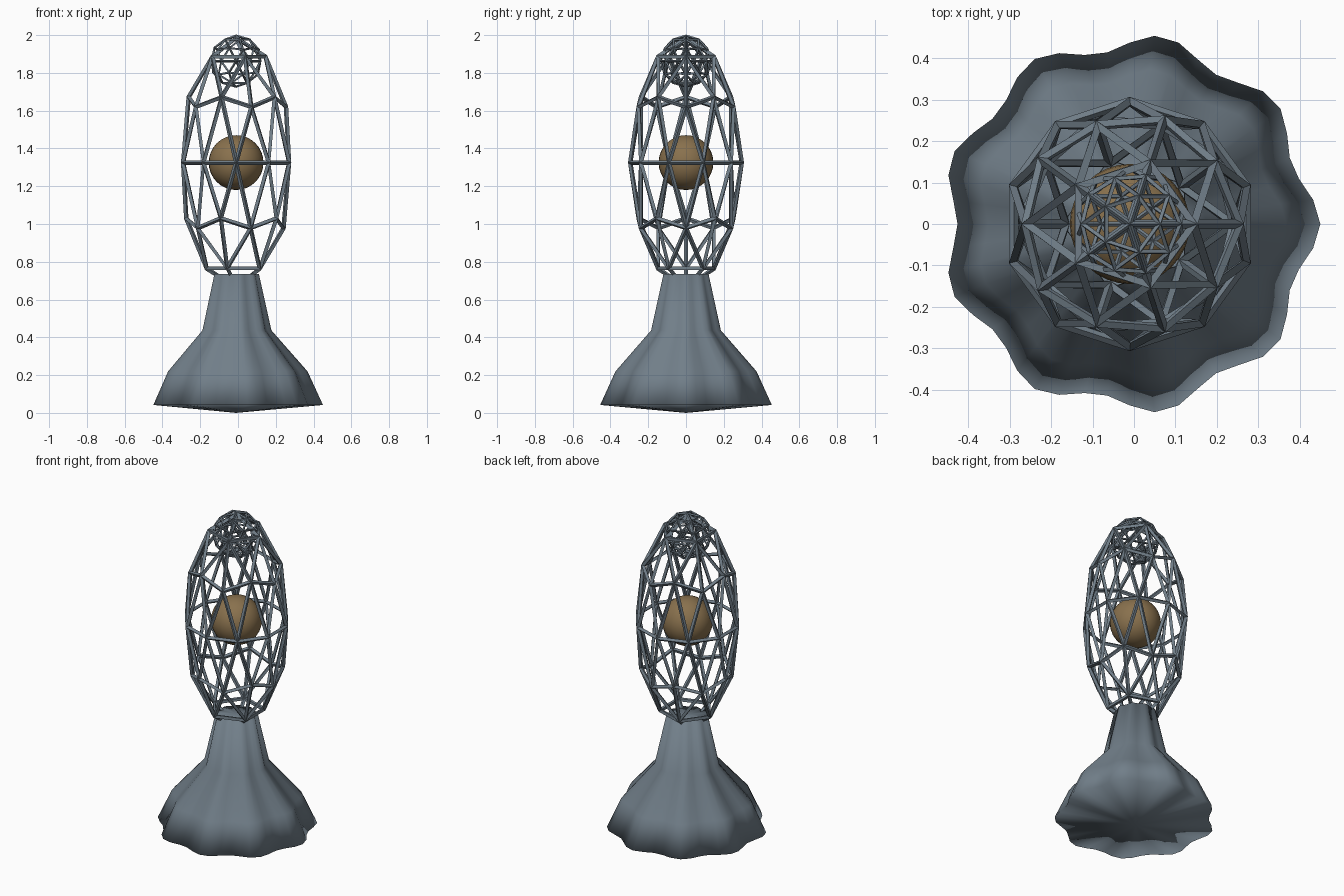
import bpy, bmesh, math

if "Cube" in bpy.data.objects:
    bpy.data.objects.remove(bpy.data.objects["Cube"])

CX = -0.01  # axis of the whole lamp


def material(name, rgb):
    m = bpy.data.materials.new(name)
    m.diffuse_color = (*rgb, 1)
    m.use_nodes = True
    m.node_tree.nodes["Principled BSDF"].inputs["Base Color"].default_value = m.diffuse_color
    return m


metal = material("slate_metal", (0.165, 0.21, 0.25))
bronze = material("bronze", (0.25, 0.165, 0.075))


def add_object(name, bm, mat, smooth):
    bmesh.ops.recalc_face_normals(bm, faces=bm.faces)
    for f in bm.faces:
        f.smooth = smooth
    me = bpy.data.meshes.new(name)
    bm.to_mesh(me)
    bm.free()
    me.materials.append(mat)
    ob = bpy.data.objects.new(name, me)
    bpy.context.collection.objects.link(ob)
    return ob


# fluted base: nine-lobed lathe, closed by shallow fans at both ends
SEG, LOBES = 48, 9
profile = [(0.438, 0.042), (0.360, 0.22), (0.178, 0.437), (0.115, 0.735)]
bm = bmesh.new()
rings = []
for r, z in profile:
    ring = []
    for i in range(SEG):
        a = math.tau * i / SEG
        rr = r * (1 + 0.05 * math.cos(LOBES * a))
        ring.append(bm.verts.new((CX + rr * math.cos(a), rr * math.sin(a), z)))
    rings.append(ring)
bottom = bm.verts.new((CX, 0, 0))
top = bm.verts.new((CX, 0, 0.735))
for i in range(SEG):
    j = (i + 1) % SEG
    for lo, hi in zip(rings, rings[1:]):
        bm.faces.new((lo[i], lo[j], hi[j], hi[i]))
    bm.faces.new((bottom, rings[0][j], rings[0][i]))
    bm.faces.new((top, rings[-1][i], rings[-1][j]))
add_object("fluted_base", bm, metal, True)


# open lattices: stretched icospheres turned into struts
def cage(name, z, rx, rz, thick):
    bm = bmesh.new()
    bmesh.ops.create_icosphere(bm, subdivisions=2, radius=1)
    for v in bm.verts:
        v.co = (CX + v.co.x * rx, v.co.y * rx, z + v.co.z * rz)
    ob = add_object(name, bm, metal, False)
    w = ob.modifiers.new("struts", "WIREFRAME")
    w.thickness = thick
    w.use_even_offset = True


cage("lattice_cage", 1.325, 0.295, 0.66, 0.024)
cage("crown_lattice", 1.862, 0.135, 0.135, 0.012)

# core globe
bm = bmesh.new()
bmesh.ops.create_uvsphere(bm, u_segments=32, v_segments=16, radius=0.145)
bmesh.ops.translate(bm, verts=bm.verts, vec=(CX, 0, 1.325))
add_object("core_globe", bm, bronze, True)
